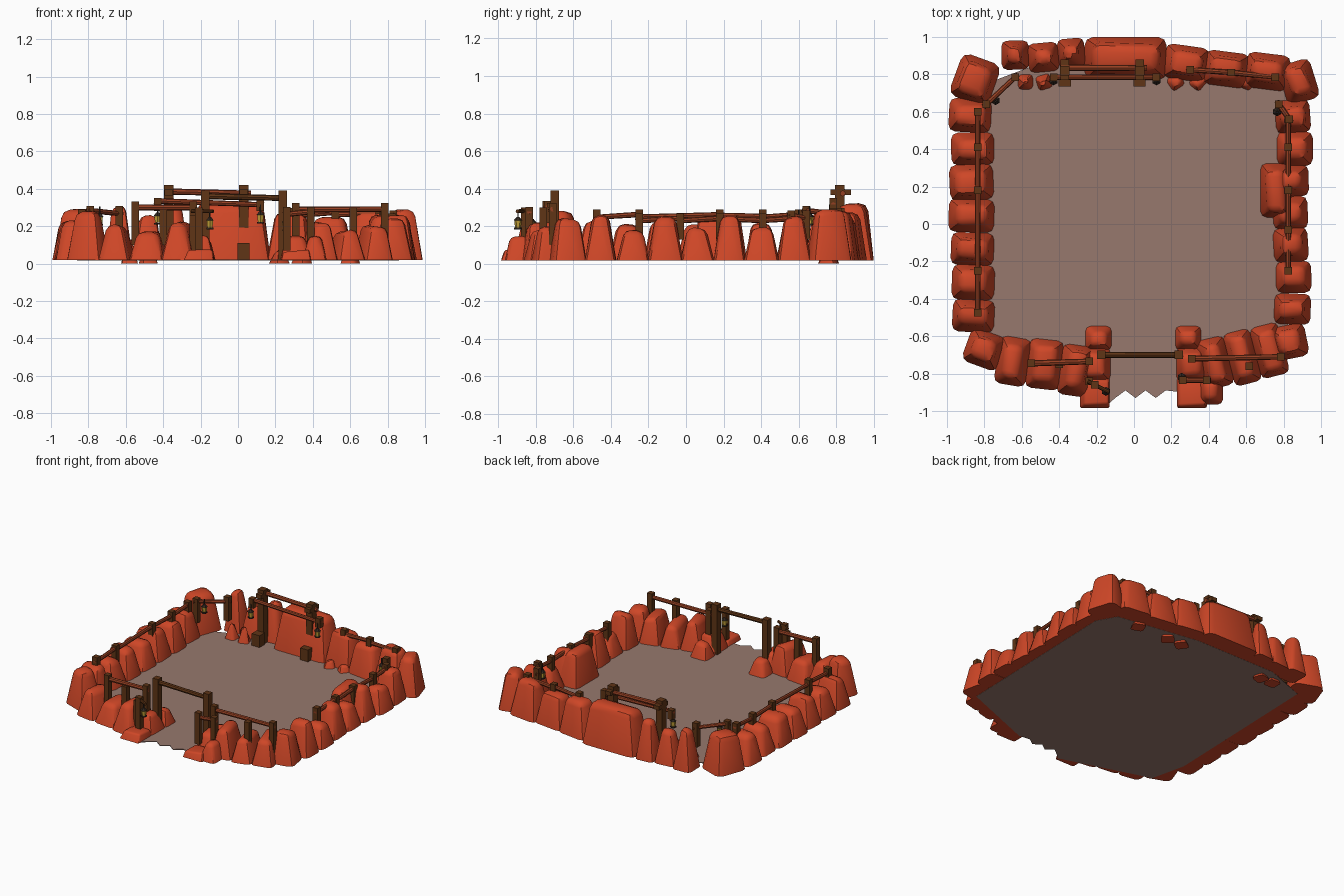
import bpy, bmesh, math, random
from mathutils import Vector, Matrix

if "Cube" in bpy.data.objects:
    bpy.data.objects.remove(bpy.data.objects["Cube"])
random.seed(4)
U = random.uniform

def material(name, rgb):
    m = bpy.data.materials.new(name)
    m.diffuse_color = (*rgb, 1)
    m.use_nodes = True
    m.node_tree.nodes["Principled BSDF"].inputs["Base Color"].default_value = m.diffuse_color
    return m

ROCK = material("red_rock", (0.62, 0.062, 0.02))
FLOOR = material("dusty_floor", (0.31, 0.19, 0.155))
WOOD = material("dark_wood", (0.115, 0.035, 0.008))
RAIL = material("red_wood", (0.30, 0.05, 0.016))
METAL = material("dark_metal", (0.03, 0.02, 0.014))
GLOW = material("lamp_yellow", (0.55, 0.36, 0.04))

def finish(bm, name, mat, smooth=False):
    bmesh.ops.recalc_face_normals(bm, faces=bm.faces)
    me = bpy.data.meshes.new(name)
    bm.to_mesh(me)
    bm.free()
    me.materials.append(mat)
    ob = bpy.data.objects.new(name, me)
    bpy.context.collection.objects.link(ob)
    if smooth:
        bpy.ops.object.select_all(action='DESELECT')
        ob.select_set(True)
        bpy.context.view_layer.objects.active = ob
        bpy.ops.object.shade_smooth_by_angle(angle=math.radians(40))

def rock(name, x, y, w, d, top, turn=0.0, base=0.018):
    """Tapered boulder with softened upright and top edges."""
    bm = bmesh.new()
    bmesh.ops.create_cube(bm, size=1)
    h = top - base
    inset = 0.075 * min(1, h / .15)
    for v in bm.verts:
        up = v.co.z > 0
        v.co.x *= w - inset * up
        v.co.y *= d - inset * up
        v.co.z = h - U(0, .02) if up else 0
        if up:
            v.co.x += U(-.01, .01)
            v.co.y += U(-.01, .01)
    edges = [e for e in bm.edges if any(v.co.z > h / 2 for v in e.verts)]
    bmesh.ops.bevel(bm, geom=edges, offset=min(w, d, h) * .2, segments=2, profile=.5, affect='EDGES')
    bm.transform(Matrix.Translation((x, y, base)) @ Matrix.Rotation(turn, 4, 'Z'))
    finish(bm, name, ROCK, True)

def wall(name, a, b, count, depth, low, high, wobble=.012):
    """Row of boulders from end a to end b, alternating low and high."""
    a, b = Vector(a), Vector(b)
    step = (b - a) / count
    side = Vector((-step.y, step.x)).normalized()
    turn = math.atan2(step.y, step.x)
    for i in range(count):
        p = a + step * (i + .5) + side * U(-wobble, wobble)
        top = (high if i % 2 == 0 else low) + U(-.01, .01)
        rock(f"{name}_{i + 1}", p.x, p.y, step.length * U(.95, 1.1), depth * U(.95, 1.04), top, turn + U(-.06, .06))

# Rock walls around the arena
wall("left_rock", (-.87, .67), (-.87, -.58), 7, .235, .215, .24)
wall("front_left_rock", (-.73, -.72), (-.23, -.80), 3, .27, .18, .22)
wall("front_right_rock", (.80, -.67), (.36, -.77), 3, .28, .18, .22)
wall("right_rock", (.87, -.54), (.85, .66), 7, .19, .20, .26, .03)
wall("back_left_rock", (-.71, .89), (-.26, .91), 3, .16, .28, .31)
wall("back_right_rock", (.17, .885), (.82, .79), 3, .19, .26, .28)
rock("back_centre_rock", -.045, .885, .44, .23, .33)
rock("back_left_corner_rock", -.85, .77, .22, .24, .30, -.35)
rock("back_right_corner_rock", .88, .76, .18, .22, .30, .3)
rock("front_left_corner_rock", -.80, -.67, .20, .19, .29, -.35)
rock("front_right_corner_rock", .83, -.63, .19, .18, .25, .2)

# Boulders on both sides of the entrance
for s in (-1, 1):
    x = .05 + s * .24
    rock("gate_inner_rock", x, -.61, .14, .13, .14)
    rock("gate_middle_rock", x + s * .02, -.75, .17, .18, .155)
    rock("gate_outer_rock", x + s * .02, -.90, .16, .17, .08)
rock("gate_side_rock", .41, -.89, .13, .15, .15)

# Loose stones along the inner walls
for i, x in enumerate((-.58, -.48, .22, .34, .60)):
    rock(f"loose_stone_{i + 1}", x, .76, .09, .09, .14 if x < 0 else .08, i * .3, 0)
rock("right_inner_rock", .76, .18, .17, .29, .27)

# Floor sheet: rounded square with a ragged edge in the entrance
bm = bmesh.new()
outline = [(-.14, -.965)]
outline += [(-.10 + .054 * i, -.92 + (.03 if i % 2 else -.01)) for i in range(6)]
outline += [(.26, -.9), (.82, -.68), (.86, .62), (.78, .76), (.15, .86), (-.5, .86), (-.82, .74), (-.86, -.5), (-.8, -.76)]
face = bm.faces.new([bm.verts.new((x, y, .017)) for x, y in outline])
top = bmesh.ops.extrude_face_region(bm, geom=[face])["geom"]
bmesh.ops.translate(bm, verts=[v for v in top if isinstance(v, bmesh.types.BMVert)], vec=(0, 0, .005))
finish(bm, "arena_floor", FLOOR)

def box(name, x, y, z0, z1, w, d, mat=WOOD):
    bm = bmesh.new()
    bmesh.ops.create_cube(bm, size=1)
    bm.transform(Matrix.Translation((x, y, (z0 + z1) / 2)) @ Matrix.Diagonal((w, d, z1 - z0, 1)))
    finish(bm, name, mat)

def post(x, y, z0, z1, w=.04):
    box("fence_post", x, y, z0, z1, w, w)

def beam(name, a, b, r=.015, mat=RAIL, over=.02):
    """Eight-sided log between two points."""
    a, b = Vector(a), Vector(b)
    d = (b - a).normalized()
    bm = bmesh.new()
    bmesh.ops.create_cone(bm, cap_ends=True, segments=8, radius1=r, radius2=r * .9, depth=(b - a).length + 2 * over)
    bm.transform(Matrix.Translation((a + b) / 2) @ d.to_track_quat('Z', 'Y').to_matrix().to_4x4())
    finish(bm, name, mat, True)

def lantern(x, y, z):
    """Hanging lamp whose hook starts at height z."""
    beam("lantern_hook", (x, y, z - .045), (x, y, z), .004, METAL, 0)
    for name, drop, r1, r2, h, mat in (("lantern_cap", .046, .024, .008, .018, METAL),
                                       ("lantern_glass", .073, .016, .02, .037, GLOW),
                                       ("lantern_base", .097, .021, .021, .01, METAL)):
        bm = bmesh.new()
        bmesh.ops.create_cone(bm, cap_ends=True, segments=6, radius1=r1, radius2=r2, depth=h)
        bm.transform(Matrix.Translation((x, y, z - drop)))
        finish(bm, name, mat)

def fence(pts, rail_z, base=.13, r=.015):
    """Posts at the points with rails between neighbours."""
    for x, y in pts:
        post(x, y, base, rail_z + .033)
    for a, b in zip(pts, pts[1:]):
        dz = U(-.008, .008)
        beam("fence_rail", (*a, rail_z + dz), (*b, rail_z - dz), r)

# Side fences
fence([(-.835, y) for y in (.60, .41, .18, -.25, -.475)], .255)
fence([(.825, y) for y in (.56, .41, .18, -.03, -.25)], .235)

# Back fences and corner braces
fence([(-.79, .64), (-.635, .785)], .275)
fence([(.775, .64), (.83, .56)], .25)
fence([(.30, .825), (.52, .81), (.755, .785)], .265)

# Front fences and entrance gate
fence([(-.55, -.745), (-.24, -.735)], .30, .1, .017)
fence([(.31, -.72), (.785, -.71)], .29, .1, .016)
post(-.40, -.75, .1, .29)
post(.615, -.76, .12, .30)
for x in (-.175, .24):
    post(x, -.70, .018, .39, .046)
beam("gate_beam", (-.175, -.70, .36), (.24, -.70, .35), .017, WOOD)

# Lantern stands beside the entrance
fence([(.26, -.835), (.39, -.835)], .27, .07)
post(-.21, -.86, .07, .30)
post(-.24, -.84, .07, .26)
beam("lantern_arm", (-.23, -.85, .28), (-.15, -.89, .28), .011, WOOD)

# Tall timber frame on the back wall
for x in (-.37, .03):
    post(x, .82, .018, .42, .05)
    box("frame_foot", x, .765, .018, .11, .065, .06)
    box("frame_cross_block", x, .825, .365, .395, .045, .11)
beam("frame_top_beam", (-.37, .835, .385), (.05, .835, .375), .017)
beam("frame_low_beam", (-.43, .785, .335), (.12, .785, .315), .015)
for x in (-.43, .12):
    post(x, .785, .28, .35)

# Lanterns
for spot in ((-.15, -.895, .285), (.255, -.82, .275), (-.43, .765, .31),
             (.12, .765, .315), (-.74, .66, .305), (.765, .60, .29)):
    lantern(*spot)
